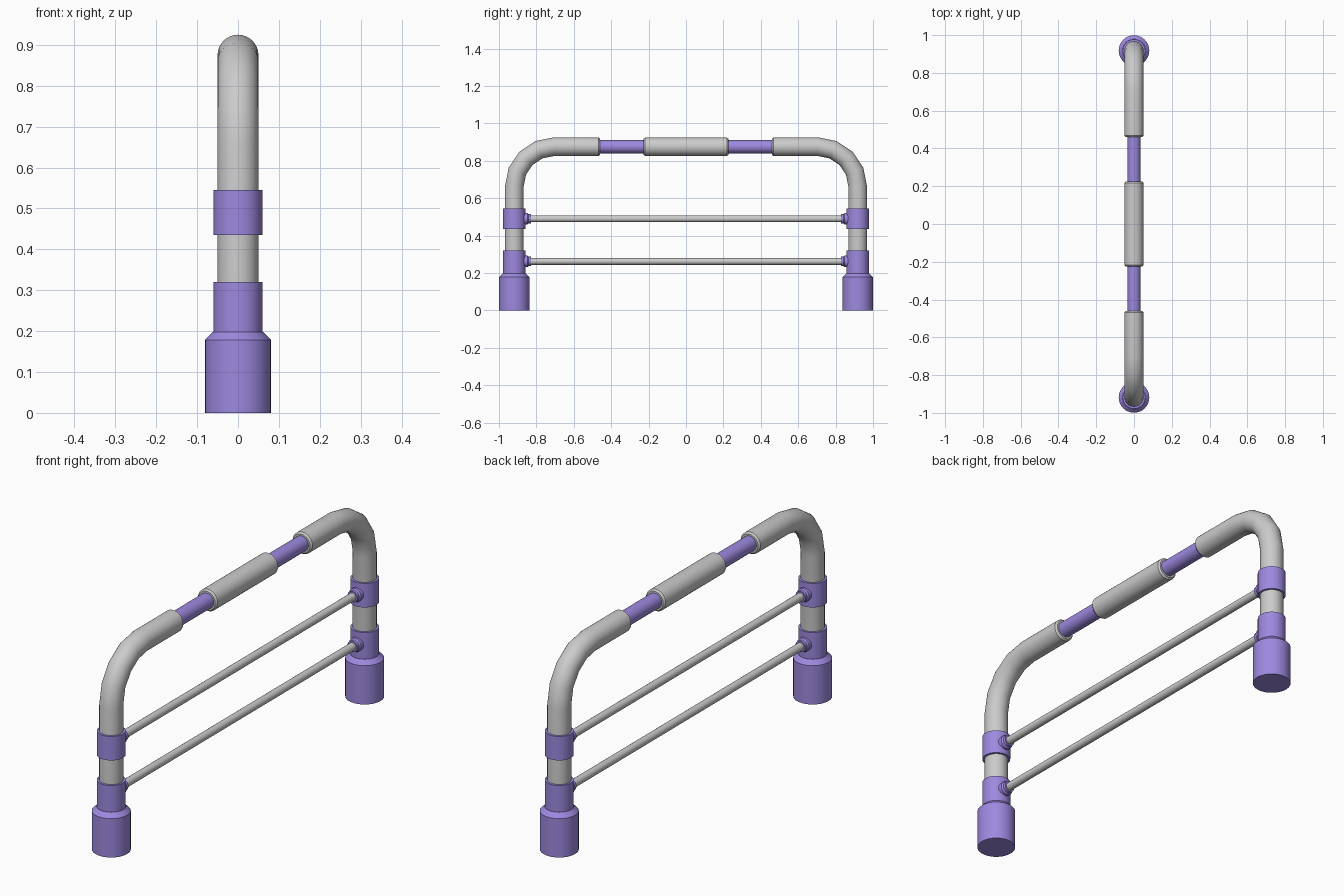
import bpy, bmesh
from math import sin, cos, pi, radians
from mathutils import Vector

if "Cube" in bpy.data.objects:
    bpy.data.objects.remove(bpy.data.objects["Cube"])

purple = bpy.data.materials.new("purple")
purple.diffuse_color = (0.34, 0.25, 0.74, 1)
purple.use_nodes = True
purple.node_tree.nodes["Principled BSDF"].inputs["Base Color"].default_value = purple.diffuse_color

POST_Y, RAIL_Z, BEND = 0.918, 0.875, 0.212


def tube(name, rings, mat=None, mirror=False, sides=32):
    """Skin rings (y, z, direction angle in the YZ plane, radius) into a capped tube."""
    bm = bmesh.new()
    loops = []
    for y, z, a, r in rings:
        n = Vector((0, -sin(a), cos(a)))
        c = Vector((0, y, z))
        loops.append([bm.verts.new(c + r * (Vector((cos(t), 0, 0)) + n * sin(t)))
                      for t in (2 * pi * i / sides for i in range(sides))])
    for p, q in zip(loops, loops[1:]):
        for i in range(sides):
            j = (i + 1) % sides
            bm.faces.new((p[i], p[j], q[j], q[i]))
    bm.faces.new(loops[0])
    bm.faces.new(loops[-1])
    bmesh.ops.recalc_face_normals(bm, faces=bm.faces)
    me = bpy.data.meshes.new(name)
    bm.to_mesh(me)
    bm.free()
    ob = bpy.data.objects.new(name, me)
    bpy.context.collection.objects.link(ob)
    if mat:
        me.materials.append(mat)
    if mirror:
        m = ob.modifiers.new("mirror", 'MIRROR')
        m.use_axis = (False, True, False)
    bpy.ops.object.select_all(action='DESELECT')
    bpy.context.view_layer.objects.active = ob
    ob.select_set(True)
    bpy.ops.object.shade_smooth_by_angle(angle=radians(30))
    return ob


def upright(name, profile, **kw):
    return tube(name, [(POST_Y, z, pi / 2, r) for z, r in profile], **kw)


def level(name, z, profile, **kw):
    return tube(name, [(y, z, 0, r) for y, r in profile], **kw)


# bent grey posts, ending in the outer parts of the top rail
bend = [(POST_Y - BEND + BEND * cos(a), RAIL_Z - BEND + BEND * sin(a), a + pi / 2, 0.05)
        for a in (pi / 8 * i for i in range(5))]
tube("bent_post", [(POST_Y, 0.19, pi / 2, 0.05)] + bend +
     [(0.468, RAIL_Z, pi, 0.05), (0.46, RAIL_Z, pi, 0.043)], mirror=True)

# middle grip and the thinner purple links beside it
level("middle_grip", RAIL_Z, [(-0.226, 0.043), (-0.218, 0.05), (0.218, 0.05), (0.226, 0.043)])
level("top_link", RAIL_Z, [(0.22, 0.035), (0.47, 0.035)], mat=purple, mirror=True)

# feet and collars
upright("foot", [(0, 0.081), (0.178, 0.081), (0.198, 0.061)], mat=purple, mirror=True)
upright("lower_collar", [(0.19, 0.06), (0.32, 0.06)], mat=purple, mirror=True)
upright("upper_collar", [(0.435, 0.06), (0.545, 0.06)], mat=purple, mirror=True)

# thin cross bars with their sockets
for label, z in (("lower", 0.262), ("upper", 0.49)):
    level(label + "_bar", z, [(-0.86, 0.018), (0.86, 0.018)], sides=24)
    level(label + "_socket", z, [(0.88, 0.031), (0.848, 0.031), (0.842, 0.025), (0.829, 0.025)],
          mat=purple, mirror=True, sides=24)
